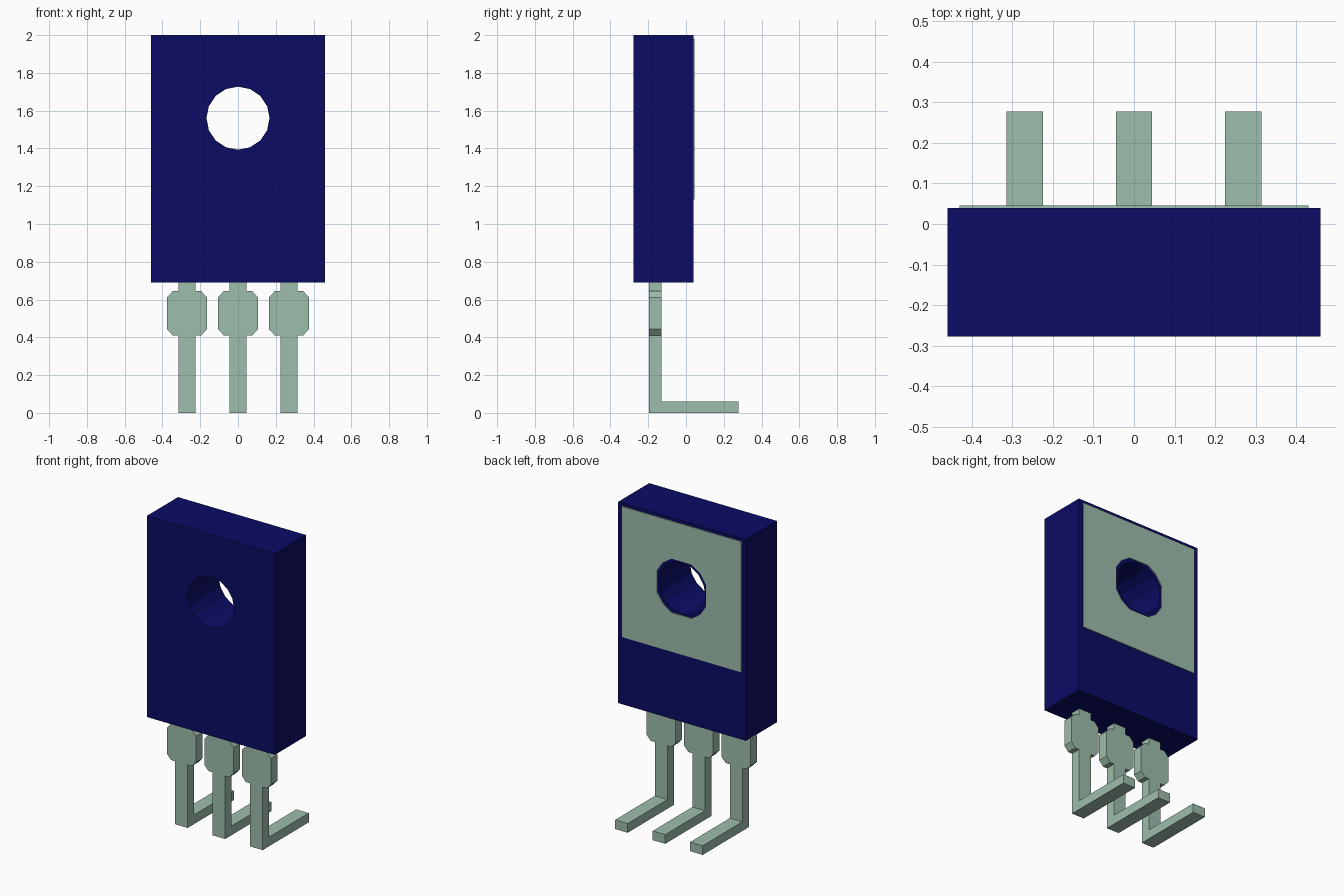
import bpy
import bmesh
from math import cos, sin, radians
from mathutils import Vector

if "Cube" in bpy.data.objects:
    bpy.data.objects.remove(bpy.data.objects["Cube"], do_unlink=True)


def material(name, rgb):
    mat = bpy.data.materials.new(name)
    mat.use_nodes = True
    mat.diffuse_color = (*rgb, 1)
    mat.node_tree.nodes["Principled BSDF"].inputs["Base Color"].default_value = (*rgb, 1)
    return mat


navy = material("navy plastic", (0.0035, 0.0035, 0.13))
metal = material("pale green metal", (0.34, 0.51, 0.41))


def finish(name, bm, mat):
    bmesh.ops.recalc_face_normals(bm, faces=bm.faces[:])
    mesh = bpy.data.meshes.new(name)
    bm.to_mesh(mesh)
    bm.free()
    mesh.materials.append(mat)
    obj = bpy.data.objects.new(name, mesh)
    bpy.context.collection.objects.link(obj)
    return obj


def thicken(bm, faces, depth):
    """Extrude faces towards +y, keeping the originals as the front cap."""
    result = bmesh.ops.extrude_face_region(bm, geom=faces, use_keep_orig=True)["geom"]
    verts = [g for g in result if isinstance(g, bmesh.types.BMVert)]
    bmesh.ops.translate(bm, verts=verts, vec=(0, depth, 0))
    return [g for g in result if isinstance(g, bmesh.types.BMFace)]


def circle(radius, z, skip_axes=False):
    """Sixteen-sided ring, optionally without its axis points."""
    return [(radius * cos(radians(i * 22.5)), z + radius * sin(radians(i * 22.5)))
            for i in range(16) if not (skip_axes and i % 4 == 0)]


def drilled_slab(name, half_width, bottom, top, front, back, hole, mat):
    bm = bmesh.new()
    outline = [(-half_width, bottom), (half_width, bottom),
               (half_width, top), (-half_width, top)]
    for loop in (outline, hole):
        verts = [bm.verts.new((x, front, z)) for x, z in loop]
        for a, b in zip(verts, verts[1:] + verts[:1]):
            bm.edges.new((a, b))
    bmesh.ops.triangle_fill(bm, edges=bm.edges[:], normal=Vector((0, -1, 0)))
    thicken(bm, bm.faces[:], back - front)
    return finish(name, bm, mat)


# Housing and the thin metal tab on its back
HOLE_Z = 1.56
drilled_slab("housing", 0.46, 0.69, 2.0, -0.278, 0.04, circle(0.167, HOLE_Z), navy)
drilled_slab("back_plate", 0.43, 1.13, 1.98, 0.04, 0.046,
             circle(0.19, HOLE_Z, skip_axes=True), metal)

# Right half of a lead's outline above the bend: half width, height
LEAD = [(0.045, 0.06), (0.045, 0.41), (0.075, 0.41), (0.105, 0.443),
        (0.105, 0.612), (0.075, 0.645), (0.045, 0.645), (0.045, 0.69)]


def lead(name, x):
    bm = bmesh.new()
    front = -0.196
    right = [bm.verts.new((x + w, front, z)) for w, z in LEAD]
    left = [bm.verts.new((x - w, front, z)) for w, z in LEAD]
    low = [bm.verts.new((x + side * LEAD[0][0], front, 0)) for side in (-1, 1)]
    upright = bm.faces.new(right + left[::-1])
    heel = bm.faces.new(low + [right[0], left[0]])
    thicken(bm, [upright, heel], 0.066)
    # Bend the foot backwards from the rear of the heel
    bm.faces.ensure_lookup_table()
    rear = [f for f in bm.faces
            if all(v.co.y > front + 0.01 for v in f.verts)
            and f.calc_center_median().z < 0.06]
    ring = bmesh.ops.extrude_discrete_faces(bm, faces=rear)["faces"]
    bmesh.ops.translate(bm, verts=list(ring[0].verts), vec=(0, 0.408, 0))
    return finish(name, bm, metal)


for label, x in (("right", -0.27), ("middle", 0), ("left", 0.27)):
    lead(label + "_lead", x)
